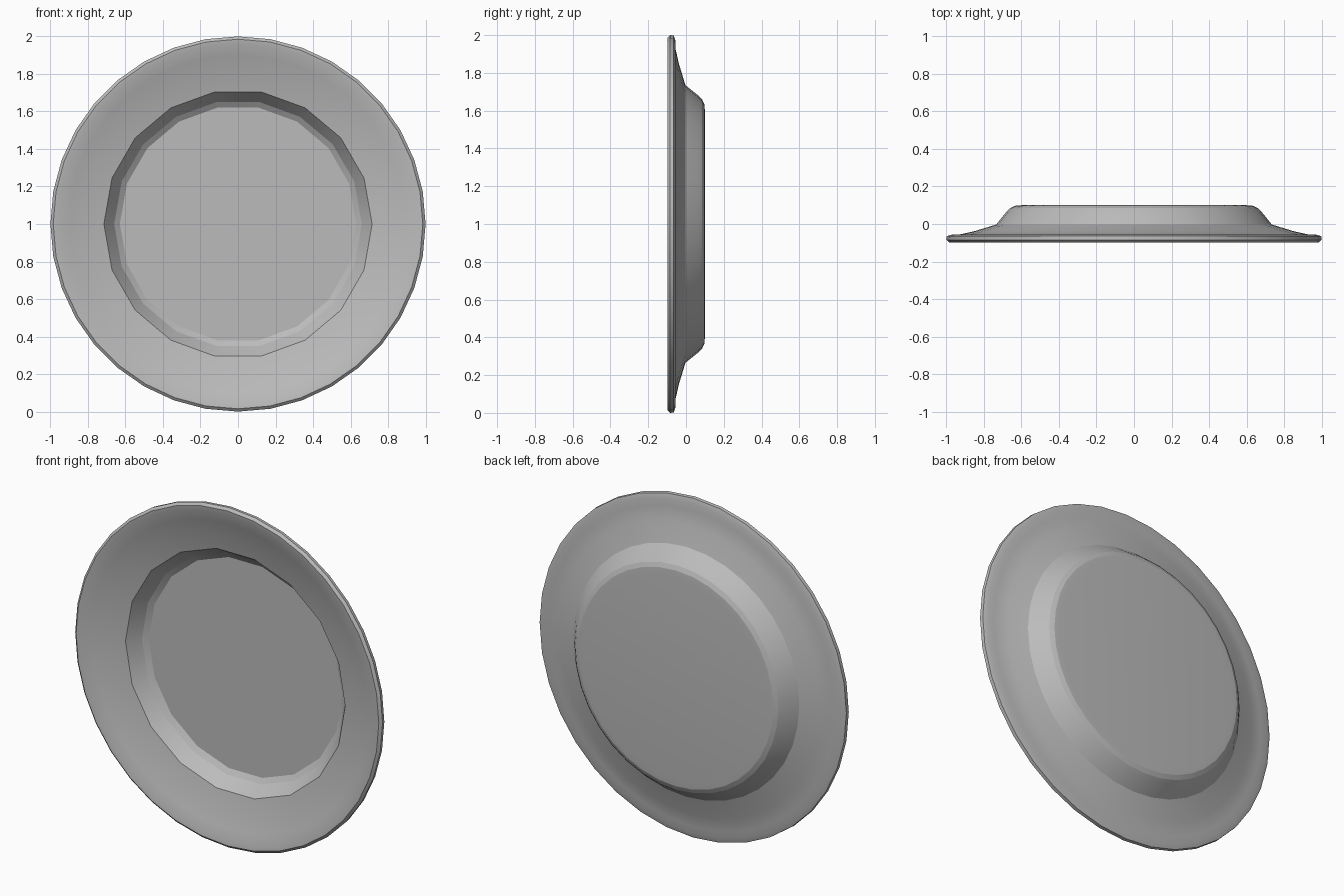
import bpy, bmesh, math

cube = bpy.data.objects.get("Cube")
if cube:
    bpy.data.objects.remove(cube)

SIDES = 36

# Plain grey glaze
grey = bpy.data.materials.new("plain_grey")
grey.use_nodes = True
colour = (0.5, 0.5, 0.5, 1)
grey.diffuse_color = colour
grey.node_tree.nodes["Principled BSDF"].inputs["Base Color"].default_value = colour

# Cross-section as (radius, depth, faceted), from the front centre to the back centre
profile = [
    (0.63, 0.07, True), (0.66, 0.05, True), (0.715, -0.025, True),
    (0.80, -0.045, False), (0.90, -0.075, False), (0.96, -0.095, False),
    (0.985, -0.098, False), (1.0, -0.085, False), (0.998, -0.065, False),
    (0.97, -0.056, False), (0.93, -0.056, False), (0.85, -0.038, False),
    (0.735, -0.003, False), (0.68, 0.065, False), (0.66, 0.085, False),
    (0.635, 0.097, False), (0.60, 0.10, False),
]


def ring(bm, radius, depth, faceted):
    """A ring of points; a faceted ring has half as many visible corners."""
    verts = []
    for i in range(SIDES):
        r = radius
        if faceted and i % 2:
            r *= math.cos(2 * math.pi / SIDES)
        a = 2 * math.pi * i / SIDES
        verts.append(bm.verts.new((r * math.cos(a), depth, 1 + r * math.sin(a))))
    return verts


# Dish standing on its edge, with its bowl facing the front
bm = bmesh.new()
rings = [ring(bm, *p) for p in profile]
for a, b in zip(rings, rings[1:]):
    for i in range(SIDES):
        j = (i + 1) % SIDES
        bm.faces.new((a[i], a[j], b[j], b[i]))
bm.faces.new(rings[0])
bm.faces.new(rings[-1])
bmesh.ops.recalc_face_normals(bm, faces=bm.faces)

mesh = bpy.data.meshes.new("dish")
bm.to_mesh(mesh)
bm.free()
mesh.materials.append(grey)
dish = bpy.data.objects.new("dish", mesh)
bpy.context.collection.objects.link(dish)

# Soft rim, crisp bowl edges
bpy.ops.object.select_all(action="DESELECT")
dish.select_set(True)
bpy.context.view_layer.objects.active = dish
bpy.ops.object.shade_smooth_by_angle(angle=math.radians(19))
